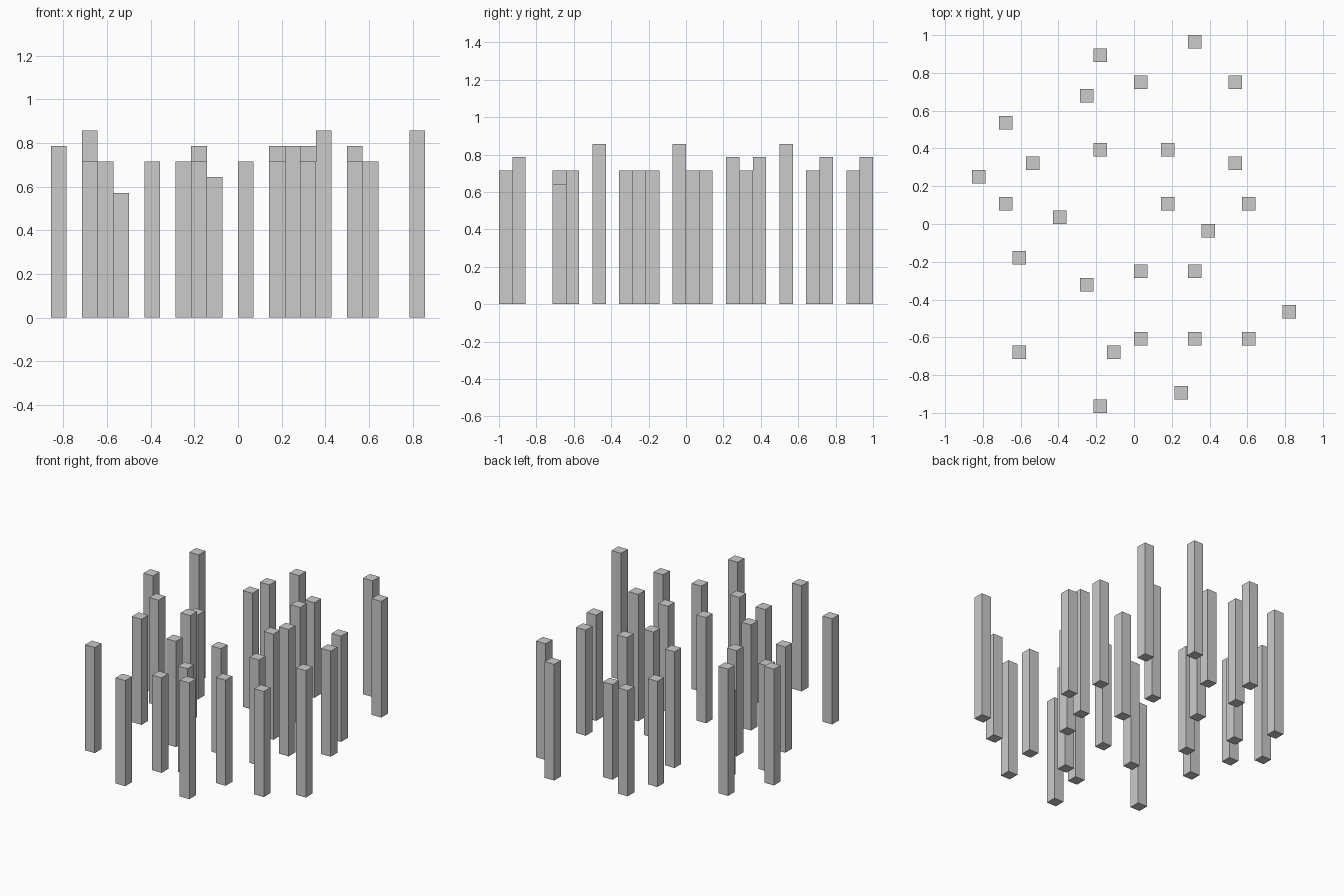
import bpy
import bmesh
from mathutils import Matrix

if "Cube" in bpy.data.objects:
    bpy.data.objects.remove(bpy.data.objects["Cube"])

U = 2 / 28  # one grid cell, also the pillar width


def pillar(col, row, height):
    """Square pillar filling one grid cell, standing on the floor."""
    bm = bmesh.new()
    bmesh.ops.create_cube(
        bm, size=1,
        matrix=Matrix.Translation((0, 0, height * U / 2))
        @ Matrix.Diagonal((U, U, height * U, 1)))
    mesh = bpy.data.meshes.new("pillar")
    bm.to_mesh(mesh)
    bm.free()
    obj = bpy.data.objects.new("pillar", mesh)
    obj.location = ((col + 0.5) * U, (row + 0.5) * U, 0)
    bpy.context.collection.objects.link(obj)


# Grid cells (column, row) of the scattered pillars, grouped by height in cells
PILLARS = {
    12: [(-10, 7), (5, -1), (11, -7)],
    11: [(4, 13), (7, 10), (-3, 5), (2, 5), (-12, 3), (3, -13)],
    10: [(-3, 12), (-4, 9), (7, 4), (-10, 1), (2, 1), (8, 1), (-6, 0),
         (-9, -3), (0, -4), (4, -4), (-4, -5), (0, -9), (4, -9), (8, -9),
         (-9, -10), (-3, -14)],
    9: [(0, 10), (-2, -10)],
    8: [(-8, 4)],
}

for height, cells in PILLARS.items():
    for col, row in cells:
        pillar(col, row, height)
